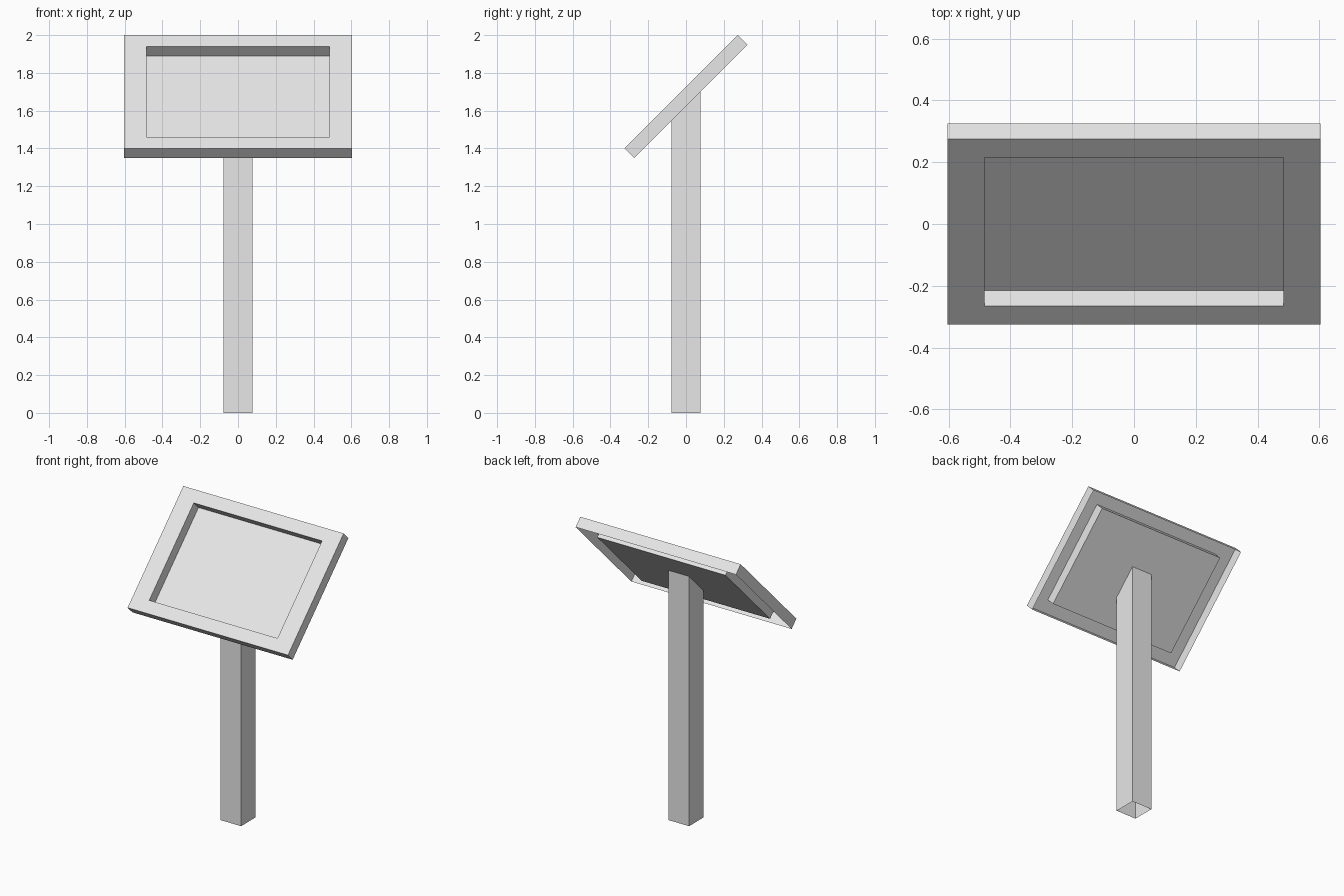
import bpy, bmesh, math
from mathutils import Matrix

cube = bpy.data.objects.get("Cube")
if cube:
    bpy.data.objects.remove(cube)

grey = bpy.data.materials.new("light grey")
grey.use_nodes = True
color = (0.8, 0.8, 0.8, 1)
grey.diffuse_color = color
grey.node_tree.nodes["Principled BSDF"].inputs["Base Color"].default_value = color


def rect(bm, hx, hy, z):
    """Rectangular ring of four vertices."""
    return [bm.verts.new((sx * hx, sy * hy, z))
            for sx, sy in ((-1, -1), (1, -1), (1, 1), (-1, 1))]


def bridge(bm, a, b):
    for i in range(4):
        j = (i + 1) % 4
        bm.faces.new((a[i], a[j], b[j], b[i]))


def finish(name, bm):
    mesh = bpy.data.meshes.new(name)
    bm.to_mesh(mesh)
    bm.free()
    mesh.materials.append(grey)
    obj = bpy.data.objects.new(name, mesh)
    bpy.context.collection.objects.link(obj)
    return obj


HALF_W, HALF_H, HALF_T = 0.604, 0.424, 0.036
INNER = 0.8
TILT = math.radians(45)
CENTRE_Z = 1.675

# Tilted sign board: open-backed rim, front border, and panel pressed to the back
bm = bmesh.new()
rings = [rect(bm, HALF_W * s, HALF_H * s, z)
         for s, z in ((1, -HALF_T), (1, HALF_T), (INNER, HALF_T), (INNER, -HALF_T))]
for a, b in zip(rings, rings[1:]):
    bridge(bm, a, b)
bm.faces.new(rings[-1])
board = finish("sign_board", bm)
board.matrix_world = Matrix.Translation((0, 0, CENTRE_Z)) @ Matrix.Rotation(TILT, 4, 'X')

# Square hollow post, mitred to meet the back of the panel
bm = bmesh.new()
R = 0.077
foot, top = rect(bm, R, R, 0), rect(bm, R, R, 0)
for v in top:
    v.co.z = CENTRE_Z - HALF_T / math.cos(TILT) + v.co.y * math.tan(TILT)
bridge(bm, foot, top)
finish("post", bm)
